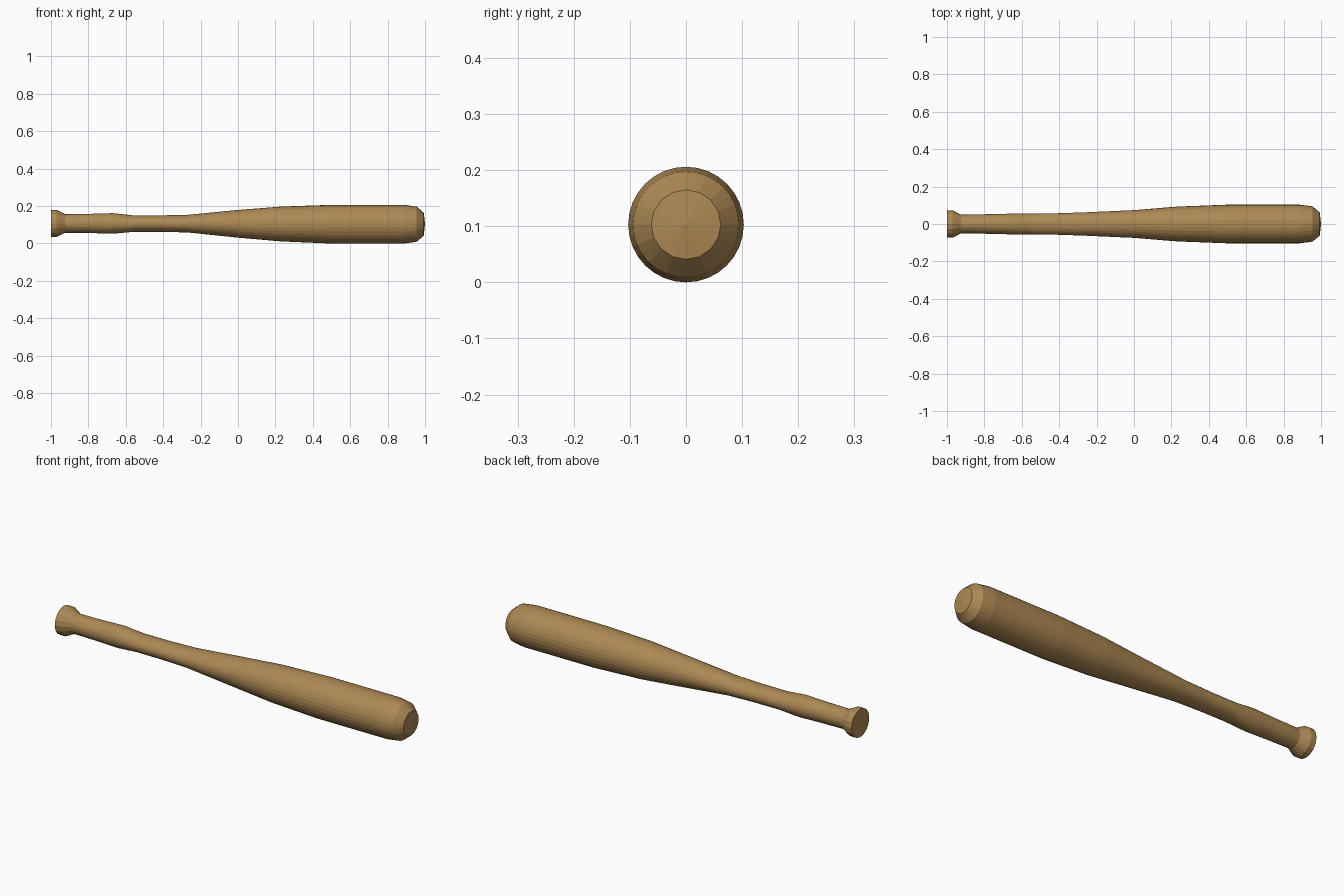
import bpy, bmesh, math

if "Cube" in bpy.data.objects:
    bpy.data.objects.remove(bpy.data.objects["Cube"])

SIDES = 32
# Stations along the bat: x, half width (y), half height (z), centre z, coarse (16-sided) ring
STATIONS = [
    (-1.00, 0.073, 0.073, 0.107, True),
    (-0.97, 0.073, 0.073, 0.107, True),
    (-0.925, 0.050, 0.050, 0.107, True),
    (-0.80, 0.052, 0.051, 0.107, False),
    (-0.67, 0.055, 0.055, 0.107, False),
    (-0.56, 0.056, 0.044, 0.106, False),
    (-0.42, 0.057, 0.044, 0.106, False),
    (-0.27, 0.062, 0.047, 0.106, False),
    (0.00, 0.074, 0.074, 0.105, False),
    (0.23, 0.093, 0.093, 0.104, False),
    (0.49, 0.103, 0.103, 0.103, False),
    (0.89, 0.103, 0.103, 0.103, False),
    (0.955, 0.094, 0.094, 0.103, False),
    (0.993, 0.062, 0.062, 0.103, True),
]


def ring(bm, x, ry, rz, cz, coarse):
    verts = []
    for i in range(SIDES):
        a = 2 * math.pi * i / SIDES
        # odd points of a coarse ring sit on the chord of a 16-gon
        k = math.cos(2 * math.pi / SIDES) if coarse and i % 2 else 1.0
        verts.append(bm.verts.new((x, k * ry * math.cos(a), cz + k * rz * math.sin(a))))
    return verts


bm = bmesh.new()
rings = [ring(bm, *s) for s in STATIONS]

# Skin between the rings
for a, b in zip(rings, rings[1:]):
    for i in range(SIDES):
        j = (i + 1) % SIDES
        bm.faces.new((a[i], a[j], b[j], b[i]))

# Flat knob end and shallow pointed barrel tip
bm.faces.new(rings[0])
tip = bm.verts.new((1.0, 0, 0.103))
for i in range(SIDES):
    bm.faces.new((rings[-1][i], rings[-1][(i + 1) % SIDES], tip))

bmesh.ops.recalc_face_normals(bm, faces=bm.faces)
mesh = bpy.data.meshes.new("bat")
bm.to_mesh(mesh)
bm.free()

# Wood colour
wood = bpy.data.materials.new("wood")
wood.diffuse_color = (0.42, 0.25, 0.09, 1)
wood.use_nodes = True
wood.node_tree.nodes["Principled BSDF"].inputs["Base Color"].default_value = wood.diffuse_color
mesh.materials.append(wood)
bat = bpy.data.objects.new("bat", mesh)
bpy.context.collection.objects.link(bat)
